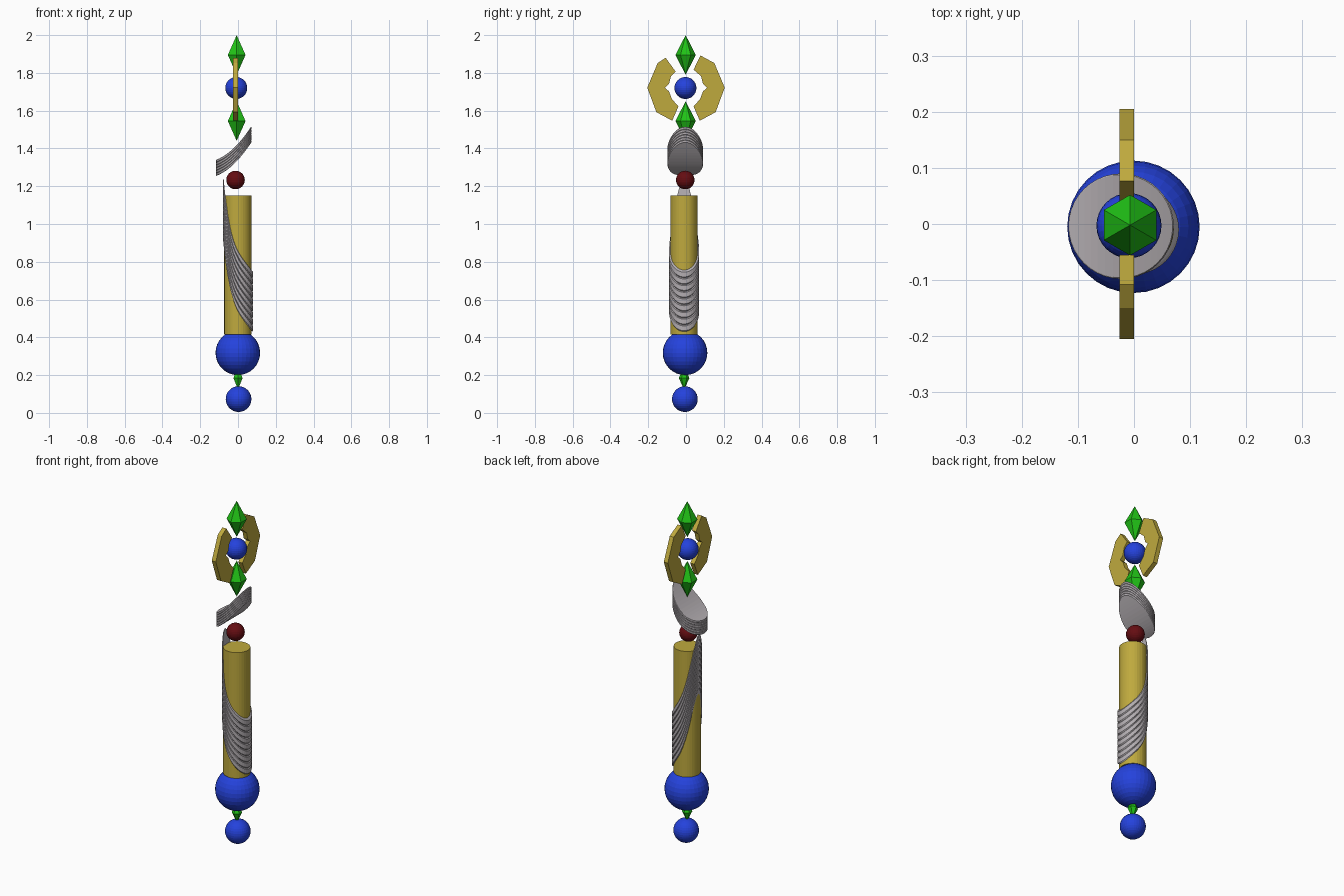
import bpy, bmesh, math

if "Cube" in bpy.data.objects:
    bpy.data.objects.remove(bpy.data.objects["Cube"], do_unlink=True)


def material(name, rgb):
    mat = bpy.data.materials.new(name)
    mat.use_nodes = True
    mat.diffuse_color = (*rgb, 1)
    mat.node_tree.nodes["Principled BSDF"].inputs["Base Color"].default_value = (*rgb, 1)
    return mat


blue = material("blue", (0.018, 0.055, 0.72))
gold = material("gold", (0.52, 0.40, 0.048))
grey = material("grey", (0.45, 0.42, 0.44))
green = material("green", (0.015, 0.55, 0.008))
red = material("dark red", (0.13, 0.004, 0.006))


def finish(name, bm, mat, location=(0, 0, 0)):
    bmesh.ops.recalc_face_normals(bm, faces=bm.faces)
    mesh = bpy.data.meshes.new(name)
    bm.to_mesh(mesh)
    bm.free()
    mesh.materials.append(mat)
    obj = bpy.data.objects.new(name, mesh)
    obj.location = location
    bpy.context.collection.objects.link(obj)
    return obj


def sphere(name, location, radius, mat):
    bm = bmesh.new()
    bmesh.ops.create_uvsphere(bm, u_segments=32, v_segments=16, radius=radius)
    finish(name, bm, mat, location)


def crystal(name, location, radius, half_height):
    # Six-sided double pyramid with corners on the y axis
    bm = bmesh.new()
    tips = [bm.verts.new((0, 0, s * half_height)) for s in (1, -1)]
    ring = []
    for i in range(6):
        a = math.pi / 2 + i * math.pi / 3
        ring.append(bm.verts.new((radius * math.cos(a), radius * math.sin(a), 0)))
    for i in range(6):
        for tip in tips:
            bm.faces.new((ring[i], ring[(i + 1) % 6], tip))
    finish(name, bm, green, location)


def ribbed_wrap(name, location, radius, groove, curve, height, ribs, n=40):
    # Stack of bent discs whose height follows a curve across x
    bm = bmesh.new()
    rings = []
    for k in range(ribs):
        for frac, r in ((0, radius - groove), (0.15, radius), (0.85, radius), (1, radius - groove)):
            ring = []
            for i in range(n):
                a = 2 * math.pi * i / n
                z = curve((math.cos(a) + 1) / 2) + height * (k + frac) / ribs
                ring.append(bm.verts.new((r * math.cos(a), r * math.sin(a), z)))
            rings.append(ring)
    for low, high in zip(rings, rings[1:]):
        for i in range(n):
            j = (i + 1) % n
            bm.faces.new((low[i], low[j], high[j], high[i]))
    # Caps made of strips joining mirrored points
    for ring in (rings[0], rings[-1]):
        for i in range(n // 2):
            strip = (ring[i], ring[i + 1], ring[-i - 1], ring[-i])
            bm.faces.new(list(dict.fromkeys(strip)))
    bmesh.ops.remove_doubles(bm, verts=bm.verts, dist=0.00001)
    finish(name, bm, grey, location)


def half_ring(name, outline, side, location, thickness):
    # Flat plate in the yz plane, extruded along x
    bm = bmesh.new()
    face = bm.faces.new([bm.verts.new((-thickness / 2, side * y, z)) for y, z in outline])
    out = bmesh.ops.extrude_face_region(bm, geom=[face])
    moved = [v for v in out["geom"] if isinstance(v, bmesh.types.BMVert)]
    bmesh.ops.translate(bm, verts=moved, vec=(thickness, 0, 0))
    finish(name, bm, gold, location)


# Base
sphere("pommel_sphere", (0.003, -0.006, 0.073), 0.068, blue)
crystal("pommel_crystal", (0, -0.01, 0.184), 0.028, 0.06)
sphere("base_sphere", (-0.001, -0.005, 0.318), 0.118, blue)

# Shaft
bm = bmesh.new()
bmesh.ops.create_cone(bm, cap_ends=True, segments=32, radius1=0.072, radius2=0.072, depth=0.735)
finish("shaft", bm, gold, (-0.001, -0.01, 0.7825))

# Grey wraps around and above the shaft
ribbed_wrap("shaft_wrap", (0, -0.01, 0), 0.08, 0.004,
            lambda t: 0.43 + 0.49 * (0.4 * (1 - t) + 0.6 * (1 - t) ** 5), 0.32, 9)
ribbed_wrap("upper_collar", (-0.023, -0.004, 0), 0.094, 0.002,
            lambda t: 1.255 + 0.07 * t + 0.105 * t * t, 0.085, 6)

# Floating head
sphere("collar_bead", (-0.013, -0.004, 1.233), 0.049, red)
crystal("lower_crystal", (-0.007, -0.002, 1.545), 0.054, 0.105)
crystal("upper_crystal", (-0.007, -0.002, 1.895), 0.054, 0.105)
sphere("head_sphere", (-0.009, -0.003, 1.72), 0.058, blue)

# Split ring around the head sphere
inner = [(0.04, -0.10), (0.075, -0.06), (0.09, -0.02), (0.112, 0), (0.09, 0.02), (0.08, 0.06)]
outer = [(0.15, 0.13), (0.205, 0), (0.157, -0.13), (0.073, -0.175)]
for name, side, ends in (("ring_half_back", 1, [(0.04, 0.095), (0.077, 0.17)]),
                         ("ring_half_front", -1, [(0.055, 0.085), (0.108, 0.158)])):
    half_ring(name, inner + ends + outer, side, (-0.013, 0, 1.722), 0.026)
